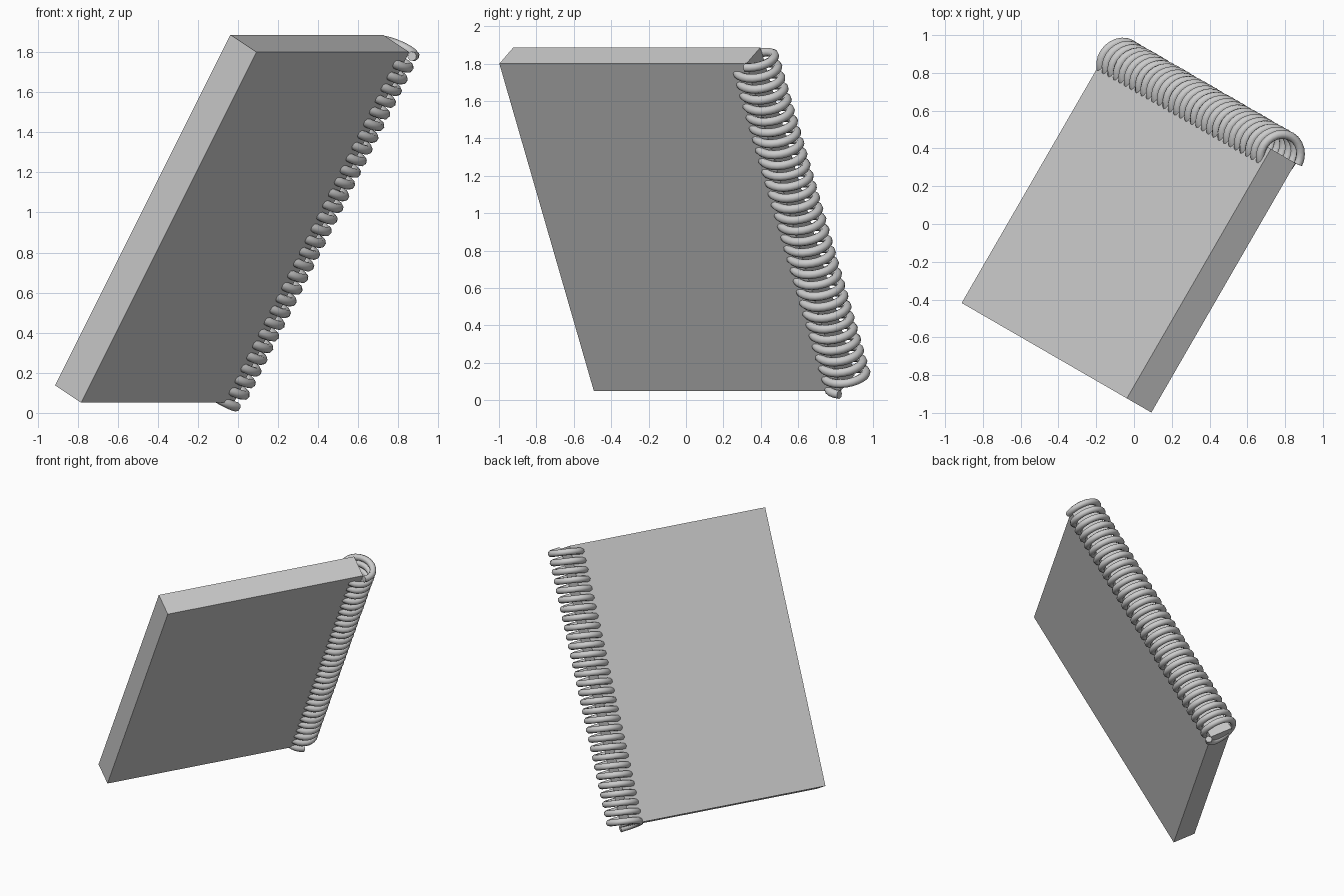
import bpy, math
from mathutils import Matrix, Vector

if "Cube" in bpy.data.objects:
    bpy.data.objects.remove(bpy.data.objects["Cube"])

W, H, T = 1.525, 2.02, 0.173          # pad width, height, thickness
TURNS, R, WIRE, STEPS = 30, 0.11, 0.024, 24

# Tilted local frame: x = width, y = height, z = out of the front cover
x = Vector((0.5, 0.866, 0)).normalized()
y = Vector((0.433, -0.25, 0.866)).normalized()
z = x.cross(y)
top_left_front = Vector((0.092, -0.998, 1.80))
centre = top_left_front + x * W / 2 - y * H / 2 - z * T / 2
frame = Matrix.Translation(centre) @ Matrix((x, y, z)).transposed().to_4x4()

# Paper block
bpy.ops.mesh.primitive_cube_add(size=1)
pad = bpy.context.object
pad.name = "paper_block"
for v in pad.data.vertices:
    v.co = Vector((v.co.x * W, v.co.y * H, v.co.z * T))
pad.matrix_world = frame

# Spiral wire wound round the right-hand edge
cu = bpy.data.curves.new("spiral_binding", 'CURVE')
cu.dimensions = '3D'
cu.bevel_depth = WIRE
cu.bevel_resolution = 2
cu.use_fill_caps = True
n = TURNS * STEPS
sp = cu.splines.new('POLY')
sp.points.add(n)
for i, p in enumerate(sp.points):
    a = 2 * math.pi * i / STEPS
    p.co = (W / 2 + R * math.sin(a), H / 2 - 0.01 - H * i / n, R * math.cos(a), 1)
spiral = bpy.data.objects.new("spiral_binding", cu)
bpy.context.collection.objects.link(spiral)
spiral.matrix_world = frame
